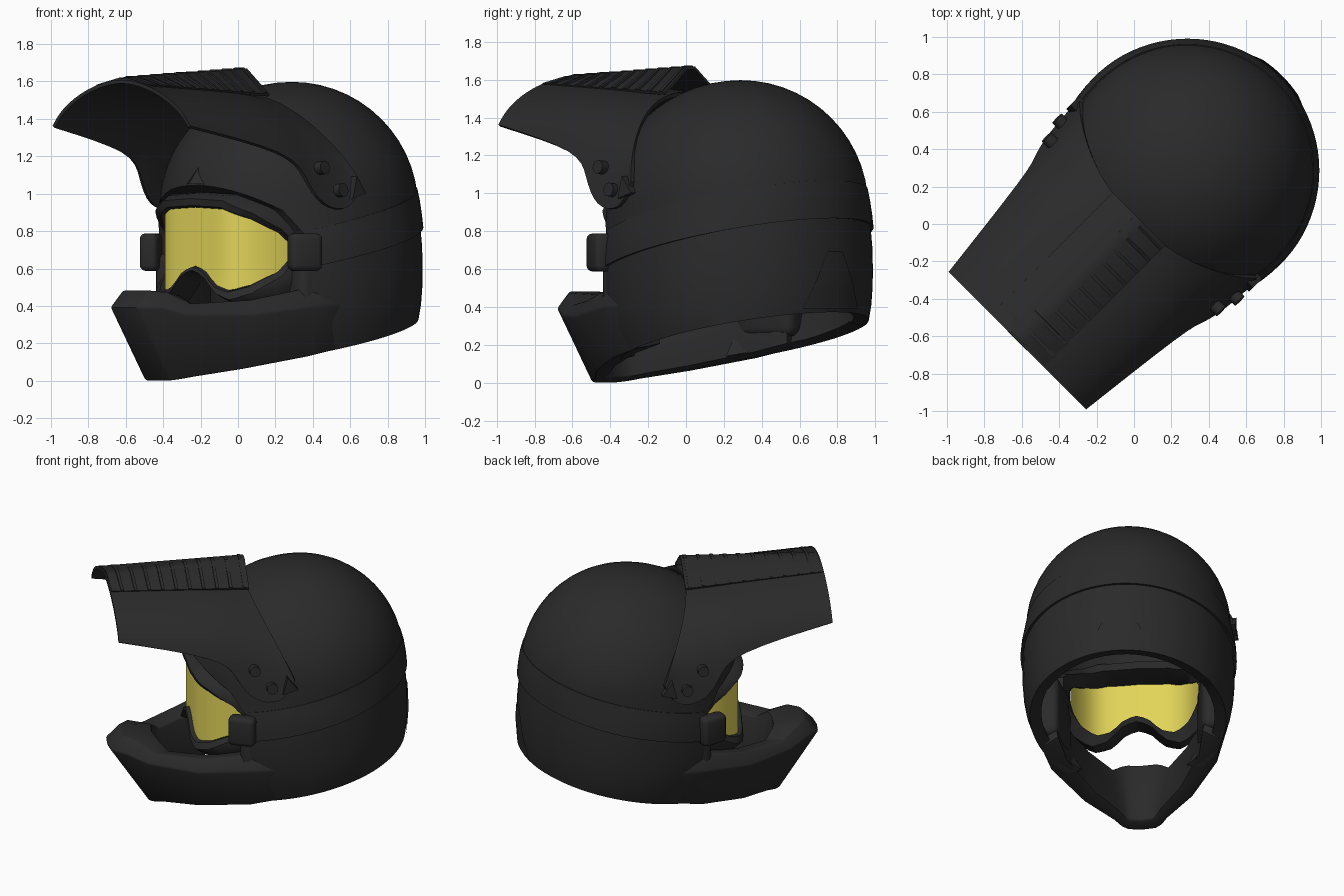
import bpy, bmesh, math
from mathutils import Matrix, Vector

cube = bpy.data.objects.get("Cube")
if cube:
    bpy.data.objects.remove(cube, do_unlink=True)


def material(name, rgb):
    m = bpy.data.materials.new(name)
    m.use_nodes = True
    m.diffuse_color = (*rgb, 1)
    m.node_tree.nodes["Principled BSDF"].inputs["Base Color"].default_value = (*rgb, 1)
    return m


BLACK = material("matte_black", (0.023, 0.023, 0.023))
YELLOW = material("lens_yellow", (0.76, 0.66, 0.1))
parts = []


def make(name, bm, mat=BLACK):
    bmesh.ops.recalc_face_normals(bm, faces=bm.faces)
    me = bpy.data.meshes.new(name)
    bm.to_mesh(me)
    bm.free()
    me.materials.append(mat)
    ob = bpy.data.objects.new(name, me)
    bpy.context.collection.objects.link(ob)
    parts.append(ob)
    return ob


def loft(rows, ring=False, loop=False, caps=False):
    """Skin rows of points; ring closes each row, loop joins last row to first."""
    bm = bmesh.new()
    vs = [[bm.verts.new(p) for p in r] for r in rows]
    n, k = len(rows), len(rows[0])
    for i in range(n if loop else n - 1):
        for j in range(k if ring else k - 1):
            a, b, j2 = vs[i], vs[(i + 1) % n], (j + 1) % k
            bm.faces.new((a[j], a[j2], b[j2], b[j]))
    if caps:
        bm.faces.new(vs[0])
        bm.faces.new(vs[-1])
    return bm


def box(name, loc, size, turn=0, bevel=0.02):
    bm = bmesh.new()
    m = Matrix.Translation(loc) @ Matrix.Rotation(turn, 4, "Z") @ Matrix.Diagonal((*size, 1))
    bmesh.ops.create_cube(bm, size=1, matrix=m)
    ob = make(name, bm)
    b = ob.modifiers.new("bevel", "BEVEL")
    b.width, b.segments = bevel, 3


def prism(name, profile, x0, x1):
    """Side profile of (y, z) points extruded across x."""
    return make(name, loft([[(x, y, z) for y, z in profile] for x in (x0, x1)], ring=True, caps=True))


def interp(pts, t):
    for (a, u), (b, v) in zip(pts, pts[1:]):
        if t <= b:
            return u + (v - u) * (t - a) / (b - a)
    return pts[-1][1]


def mirrored(p):
    return (-p[0], p[1], p[2])


# Shell surface: angle 0 is the front, pi is the back
LOWER = [(-0.3, 0.5), (0.1, 0.6), (0.2, 0.64), (0.35, 0.69), (0.55, 0.705), (0.75, 0.7), (0.93, 0.68)]


def shell_point(a, z, off=0.0):
    r = off + (interp(LOWER, z) if z < 0.93 else 0.68 * math.sqrt(max(0, 1 - ((z - 0.93) / 0.675) ** 2)))
    c = math.cos(a)
    return (0.985 * r * math.sin(a), 0.4 - r * c * (1.1 if c > 0 else 1), z)


def rim(y):
    return 0.14 + 0.22 * y


# Helmet shell, trimmed along the sloping rim and cut for the eye opening
SEG = 72
levels = [-0.1 + 0.103 * i for i in range(10)]
levels += [0.93 + 0.675 * math.sin(math.pi / 2 * i / 14) for i in range(14)]
bm = loft([[shell_point(2 * math.pi * j / SEG, z) for j in range(SEG)] for z in levels], ring=True)
tip = bm.verts.new((0, 0.4, 1.605))
last = bm.verts[:][-SEG - 1:-1]
for j in range(SEG):
    bm.faces.new((last[j], last[(j + 1) % SEG], tip))
bmesh.ops.bisect_plane(bm, geom=bm.verts[:] + bm.edges[:] + bm.faces[:], plane_co=(0, 0, rim(0)),
                       plane_no=(0, -0.22, 1), clear_inner=True)
shell = make("helmet_shell", bm)
s = shell.modifiers.new("thickness", "SOLIDIFY")
s.thickness, s.offset = 0.08, -1
cutter = prism("eye_opening_cutter", [(-2, 1.07), (-0.33, 1.05), (-0.14, 0.92), (-0.05, 0.78),
                                      (-0.05, -1), (-2, -1)], -2, 2)
cutter.hide_render = True
parts.remove(cutter)
cut = shell.modifiers.new("eye_opening", "BOOLEAN")
cut.object, cut.operation, cut.solver = cutter, "DIFFERENCE", "EXACT"

# Goggle strap wrapping round the back
rows = []
for i in range(61):
    a = 0.97 + (2 * math.pi - 1.94) * i / 60
    lo = 0.62 + 0.235 * shell_point(a, 0.85)[1]
    rows.append([shell_point(a, lo + h, off) for h, off in
                 ((0, -0.03), (0, 0.016), (0.07, 0.016), (0.14, 0.01), (0.2, 0.004), (0.2, -0.03))])
make("goggle_strap", loft(rows, ring=True, caps=True))

# Raised trapezoid panel at the back of the neck
rows = []
for i in range(7):
    z, half = 0.4 + 0.3 * i / 6, 0.3 - 0.22 * i / 6
    rows.append([shell_point(math.pi + half * (j / 4 - 1), z, 0.007) for j in range(9)])
make("neck_panel", loft(rows))

# Chin bar: crest x y z, top z, bottom x y, inner x y, from the rear to the nose
CHIN = [(0.65, 0.2, 0.42, 0.52, 0.59, 0.2, 0.52, 0.2), (0.62, 0, 0.41, 0.51, 0.54, -0.02, 0.45, -0.02),
        (0.47, -0.36, 0.36, 0.44, 0.35, -0.33, 0.32, -0.28), (0.27, -0.66, 0.36, 0.42, 0.17, -0.52, 0.18, -0.5),
        (0.19, -0.78, 0.4, 0.48, 0.13, -0.58, 0.12, -0.56),
        (0.1, -0.87, 0.4, 0.49, 0.09, -0.61, 0.09, -0.57), (0, -0.88, 0.4, 0.49, 0, -0.62, 0, -0.58)]
half = []
for cx, cy, cz, tz, bx, by, ix, iy in CHIN:
    half.append([(bx, by, rim(by)), (cx, cy, cz), (cx * 0.7 + ix * 0.3, cy * 0.7 + iy * 0.3, tz),
                 (ix, iy, tz - 0.02), (bx * 0.8, by + 0.08, rim(by) + 0.03)])
rows = half + [[mirrored(p) for p in r] for r in half[-2::-1]]
chin = make("chin_bar", loft(rows, ring=True, caps=True))
b = chin.modifiers.new("bevel", "BEVEL")
b.width, b.segments = 0.01, 2

# Goggle lens with a nose notch
BOTTOM = [(0, 0.62), (0.07, 0.6), (0.15, 0.52), (0.24, 0.488), (0.33, 0.52), (0.4, 0.59), (0.42, 0.65)]
TOP = [(0, 0.935), (0.2, 0.925), (0.33, 0.87), (0.4, 0.8), (0.42, 0.75)]


def lens_y(x):
    return -0.33 + 14.5 * abs(x) ** 4.5


xs = [0.42 * math.sin(math.pi / 2 * i / 16) for i in range(-16, 17)]
rows = []
for x in xs:
    lo, hi = interp(BOTTOM, abs(x)), interp(TOP, abs(x))
    rows.append([(x, lens_y(x), lo + (hi - lo) * k / 6) for k in range(7)])
make("goggle_lens", loft(rows), YELLOW)

# Goggle frame and foam swept round the lens outline
outline = [(x, interp(TOP, abs(x))) for x in xs] + [(x, interp(BOTTOM, abs(x))) for x in xs[::-1]]
rows = []
for x, z in outline:
    row = []
    for grow, dy in ((0, 0.01), (0.01, -0.025), (0.05, -0.03), (0.08, 0.02), (0.1, 0.14), (0.03, 0.16)):
        row.append((x * (1 + grow / 0.42), lens_y(x) + dy, z + (z - 0.72) * grow / 0.23))
    rows.append(row)
make("goggle_frame", loft(rows, ring=True, loop=True))

# Visor peak: half sections from the centre line out to the lower edge, front to back
PEAK = [[(0, -0.89, 1.63), (0.2, -0.89, 1.59), (0.36, -0.89, 1.52), (0.47, -0.89, 1.44), (0.52, -0.89, 1.37)],
        [(0, -0.3, 1.58), (0.2, -0.3, 1.56), (0.41, -0.28, 1.48), (0.55, -0.24, 1.36), (0.6, -0.2, 1.23)],
        [(0, -0.15, 1.56), (0.2, -0.15, 1.55), (0.42, -0.14, 1.46), (0.58, -0.11, 1.28), (0.63, -0.13, 1.1)],
        [(0, -0.08, 1.55), (0.2, -0.08, 1.54), (0.42, -0.03, 1.44), (0.6, 0, 1.26), (0.66, -0.03, 0.93)],
        [(0, -0.02, 1.55), (0.2, 0, 1.53), (0.42, 0.03, 1.43), (0.61, 0.12, 1.23), (0.68, 0.18, 0.91)],
        [(0, 0.01, 1.55), (0.2, 0.02, 1.53), (0.42, 0.08, 1.42), (0.61, 0.19, 1.21), (0.67, 0.25, 1.07)]]
peak = make("visor_peak", loft([[mirrored(p) for p in r[:0:-1]] + r for r in PEAK]))
sub = peak.modifiers.new("smooth", "SUBSURF")
sub.levels = sub.render_levels = 2
sub.boundary_smooth = "PRESERVE_CORNERS"
peak.modifiers.new("thickness", "SOLIDIFY").thickness = 0.02


# Raised roof along the visor: a spine with sloping sides and cross slats
def roof_row(y, lift):
    t = (y + 0.88) / 0.92
    spine, side = 1.627 + 0.05 * t + lift, 1.59 - 0.05 * t + lift
    return [(-0.2, y, side), (-0.03, y, spine), (0.03, y, spine), (0.2, y, side)]


roof = make("visor_roof", loft([roof_row(y, 0) for y in (-0.88, 0.03)]))
roof.modifiers.new("thickness", "SOLIDIFY").thickness = 0.015
for i in range(10):
    y = -0.82 + 0.09 * i
    slat = make("visor_slat", loft([roof_row(y, 0.006), roof_row(y + 0.02, 0.006)]))
    slat.modifiers.new("thickness", "SOLIDIFY").thickness = 0.012

# Brow vent wedge above the goggles
make("brow_vent", loft([[(-0.09, -0.31, 1.06), (0, -0.38, 1.06), (0.09, -0.31, 1.06)],
                        [(-0.02, -0.26, 1.17), (0, -0.29, 1.17), (0.02, -0.26, 1.17)]], ring=True, caps=True))

# Paired side parts: strap clips, cheek pads, visor screws and wing tabs
for side, word in ((-1, "right"), (1, "left")):
    box(word + "_strap_clip", (side * 0.575, -0.08, 0.695), (0.1, 0.18, 0.2), side * -0.45, 0.03)
    box(word + "_cheek_pad", (side * 0.52, 0.1, 0.47), (0.16, 0.36, 0.44), side * -0.2, 0.05)
    prism(word + "_wing_tab", [(0.17, 0.98), (0.27, 1.01), (0.2, 1.1)], side * 0.6, side * 0.69)
    for x, y, z in ((0.635, -0.01, 1.145), (0.665, 0.1, 1.025)):
        bm = bmesh.new()
        m = Matrix.Translation((side * x, y, z)) @ Matrix.Rotation(math.pi / 2 - side * 0.12, 4, "Y")
        bmesh.ops.create_cone(bm, cap_ends=True, segments=20, radius1=0.036, radius2=0.036, depth=0.05, matrix=m)
        make(word + "_visor_screw", bm)

# Bake modifiers, then turn the helmet and stand it on the ground
bpy.context.view_layer.update()
deps = bpy.context.evaluated_depsgraph_get()
baked = [bpy.data.meshes.new_from_object(ob.evaluated_get(deps)) for ob in parts]
turn = Matrix.Rotation(-math.pi / 4, 4, "Z")
for ob, me in zip(parts, baked):
    ob.modifiers.clear()
    me.transform(turn)
    ob.data = me
bpy.data.objects.remove(cutter, do_unlink=True)
pts = [v.co for ob in parts for v in ob.data.vertices]
low = Vector([min(p[i] for p in pts) for i in range(3)])
high = Vector([max(p[i] for p in pts) for i in range(3)])
mid = (low + high) / 2
bpy.ops.object.select_all(action="DESELECT")
for ob in parts:
    ob.data.transform(Matrix.Translation((-mid.x, -mid.y, -low.z)))
    ob.select_set(True)
bpy.context.view_layer.objects.active = shell
bpy.ops.object.shade_smooth_by_angle(angle=math.radians(35))
